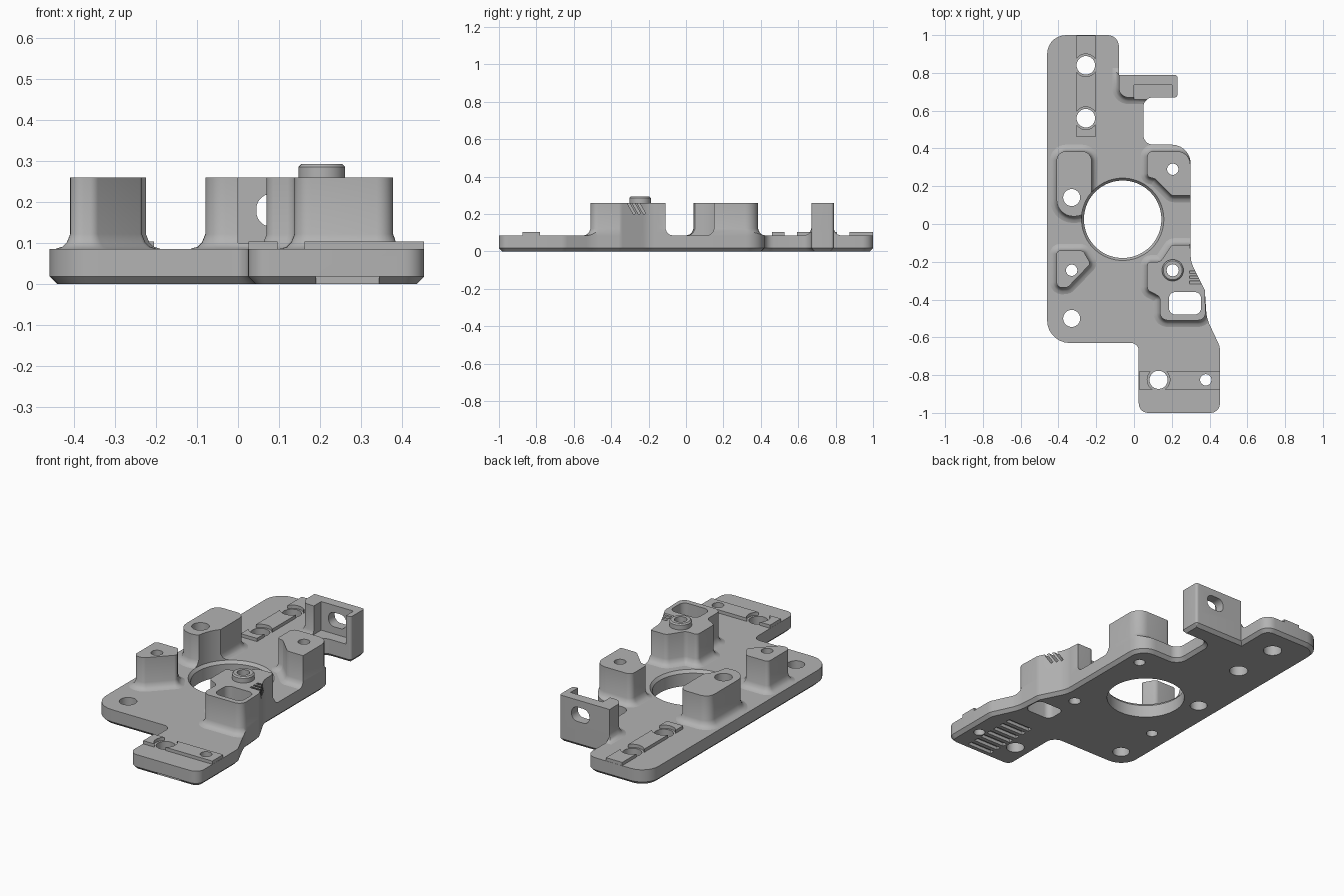
import bpy, bmesh, math
from mathutils import Vector

if "Cube" in bpy.data.objects:
    bpy.data.objects.remove(bpy.data.objects["Cube"], do_unlink=True)

metal = bpy.data.materials.new("satin grey metal")
metal.use_nodes = True
GREY = (0.45, 0.45, 0.45, 1)
metal.diffuse_color = GREY
metal.node_tree.nodes["Principled BSDF"].inputs["Base Color"].default_value = GREY


def rounded(corners, steps=7):
    """Closed counter-clockwise outline with each (x, y, radius) corner filleted."""
    pts = []
    for i, (x, y, r) in enumerate(corners):
        p = Vector((x, y))
        a = (Vector(corners[i - 1][:2]) - p).normalized()
        b = (Vector(corners[(i + 1) % len(corners)][:2]) - p).normalized()
        if r == 0:
            pts.append(p)
            continue
        half = a.angle(b) / 2
        centre = p + (a + b).normalized() * (r / math.sin(half))
        start = p + a * (r / math.tan(half)) - centre
        end = p + b * (r / math.tan(half)) - centre
        sweep = math.pi - 2 * half
        for k in range(steps + 1):
            t = k / steps
            v = (start * math.sin((1 - t) * sweep) + end * math.sin(t * sweep)) / math.sin(sweep)
            pts.append(centre + v)
    return [p for i, p in enumerate(pts) if (p - pts[i - 1]).length > 1e-4]


def circle(x, y, r, n=40):
    return [Vector((x + r * math.cos(math.tau * k / n), y + r * math.sin(math.tau * k / n)))
            for k in range(n)]


def box_outline(x0, x1, y0, y1, r=0):
    return rounded([(x0, y0, r), (x1, y0, r), (x1, y1, r), (x0, y1, r)])


def offset(pts, d):
    out = []
    for i, p in enumerate(pts):
        e = (p - pts[i - 1]).normalized()
        f = (pts[(i + 1) % len(pts)] - p).normalized()
        n = Vector((e.y + f.y, -e.x - f.x)).normalized()
        out.append(p + n * (d / max(0.5, n.dot(Vector((e.y, -e.x))))))
    return out


def loft(name, pts, levels):
    """Solid from an outline, stacked as (offset, z) levels."""
    bm = bmesh.new()
    rings = [[bm.verts.new((p.x, p.y, z)) for p in offset(pts, d)] for d, z in levels]
    n = len(pts)
    bm.faces.new(rings[0][::-1])
    bm.faces.new(rings[-1])
    for lo, hi in zip(rings, rings[1:]):
        for i in range(n):
            j = (i + 1) % n
            bm.faces.new((lo[i], lo[j], hi[j], hi[i]))
    bmesh.ops.recalc_face_normals(bm, faces=bm.faces)
    me = bpy.data.meshes.new(name)
    bm.to_mesh(me)
    bm.free()
    me.materials.append(metal)
    ob = bpy.data.objects.new(name, me)
    bpy.context.collection.objects.link(ob)
    return ob


def boolean(ob, tool, op="DIFFERENCE"):
    m = ob.modifiers.new("cut", "BOOLEAN")
    m.operation, m.object, m.solver = op, tool, "EXACT"
    bpy.context.view_layer.objects.active = ob
    bpy.ops.object.modifier_apply(modifier=m.name)


TOP, POST = 0.086, 0.26
SKIRT = [(0.035, TOP - 0.003), (0.035, TOP), (0.019, 0.091), (0.008, 0.102), (0, 0.122), (0, POST)]
THROUGH = [(0, -0.1), (0, 0.5)]

# Base plate with a chamfered underside
plate_outline = rounded([
    (-0.46, 1, 0.1), (-0.46, -0.63, 0.12), (0.025, -0.63, 0.04), (0.025, -1, 0.05),
    (0.455, -1, 0.05), (0.455, -0.65, 0.08), (0.385, -0.5, 0.2), (0.375, -0.35, 0.06),
    (0.3, -0.2, 0.15), (0.3, 0.42, 0.1), (0.05, 0.42, 0.05), (0.05, 0.67, 0.05),
    (0.23, 0.67, 0.015), (0.23, 0.79, 0.015), (-0.08, 0.79, 0), (-0.08, 1, 0.06)])
plate = loft("base_plate", plate_outline, [(-0.018, 0), (0, 0.018), (0, TOP)])
limit = loft("plate_limit", plate_outline, THROUGH)

# Standing posts with flared feet
posts = {
    "long_post": [(-0.41, 0.385, 0.05), (-0.41, 0.04, 0.09), (-0.225, 0.04, 0.09),
                  (-0.225, 0.385, 0.05)],
    "back_post": [(0.07, 0.385, 0.03), (0.07, 0.25, 0.02), (0.11, 0.24, 0.02),
                  (0.2, 0.15, 0.03), (0.298, 0.15, 0), (0.298, 0.385, 0.07)],
    "corner_post": [(-0.41, -0.14, 0.02), (-0.41, -0.34, 0.03), (-0.35, -0.335, 0.03),
                    (-0.23, -0.21, 0.02), (-0.27, -0.14, 0.03)],
    "front_post": [(0.2, -0.11, 0.03), (0.14, -0.2, 0.03), (0.07, -0.2, 0.02),
                   (0.07, -0.35, 0.03), (0.138, -0.385, 0.03), (0.138, -0.51, 0.04),
                   (0.38, -0.51, 0.04), (0.375, -0.35, 0.05), (0.31, -0.22, 0.1),
                   (0.295, -0.11, 0)],
    "bracket": [(-0.08, 0.79, 0), (-0.08, 0.67, 0.05), (0.23, 0.67, 0.012),
                (0.23, 0.79, 0.012)],
}
parts = {"base_plate": plate}
for name, corners in posts.items():
    parts[name] = loft(name, rounded(corners), SKIRT)
    boolean(parts[name], limit, "INTERSECT")

# Locating collar on the front post
parts["collar"] = loft("collar", circle(0.205, -0.245, 0.057),
                       [(0, POST - 0.01), (0, 0.286), (-0.007, 0.293)])

# Raised guide rails
RAIL = [(0, TOP - 0.01), (0, 0.104)]
parts["back_rail"] = loft("back_rail", box_outline(-0.305, -0.205, 0.46, 0.999), RAIL)
parts["front_rail"] = loft("front_rail", box_outline(0.026, 0.454, -0.875, -0.78), RAIL)

# Cutters, each with the parts it works on
cuts = []


def cut(pts, levels, *names):
    cuts.append((loft("cutter", pts, levels), names))


cut(circle(-0.06, 0.025, 0.205, 72), [(0, -0.1), (0, 0.07), (0.013, TOP), (0.013, 0.5)],
    "base_plate", "long_post")
for x, y, r, names in [
        (-0.33, 0.14, 0.045, ["long_post"]), (0.205, 0.29, 0.03, ["back_post"]),
        (-0.33, -0.245, 0.03, ["corner_post"]), (0.205, -0.245, 0.032, ["front_post", "collar"]),
        (-0.33, -0.5, 0.045, []), (-0.255, 0.84, 0.049, []), (-0.255, 0.56, 0.049, []),
        (0.13, -0.825, 0.048, []), (0.38, -0.825, 0.03, ["front_rail"])]:
    cut(circle(x, y, r), THROUGH, "base_plate", *names)

# Scalloped rail gaps
for x, y, rail in [(-0.255, 0.84, "back_rail"), (-0.255, 0.56, "back_rail"),
                   (0.13, -0.825, "front_rail")]:
    cut(circle(x, y, 0.06), THROUGH, rail)

# Window through the front post, and the bracket pocket
cut(box_outline(0.185, 0.355, -0.48, -0.36, 0.035), THROUGH, "base_plate", "front_post")
cut(box_outline(0.0, 0.2, 0.5, 0.735), [(0, 0.1), (0, 0.5)], "bracket")

# Slot through the bracket's back wall
slot = loft("cutter", box_outline(-0.055, 0.055, -0.04, 0.04, 0.036), [(0, -0.1), (0, 0.1)])
slot.rotation_euler.x = math.pi / 2
slot.location = (0.1, 0.76, 0.18)
cuts.append((slot, ("bracket",)))

# Grip grooves under the front tab
for k in range(8):
    y = -1.01 + k * 0.052
    cut(box_outline(0.19, 0.345, y, y + 0.028), [(0, -0.05), (0, 0.018)], "base_plate")

# Slanted notches in the side of the front post
for k in range(3):
    notch = loft("cutter", box_outline(-0.03, 0.03, -0.006, 0.006), [(0, -0.04), (0, 0.04)])
    notch.location = (0.325, -0.295 + k * 0.027, 0.235)
    notch.rotation_euler.x = math.radians(30)
    cuts.append((notch, ("front_post",)))

bpy.context.view_layer.update()
for tool, names in cuts:
    for name in names:
        boolean(parts[name], tool)
for tool in [limit] + [c[0] for c in cuts]:
    bpy.data.objects.remove(tool, do_unlink=True)

# Smooth curves, sharp edges
bpy.ops.object.select_all(action="DESELECT")
for ob in parts.values():
    ob.select_set(True)
bpy.context.view_layer.objects.active = plate
bpy.ops.object.shade_smooth_by_angle(angle=math.radians(30))
